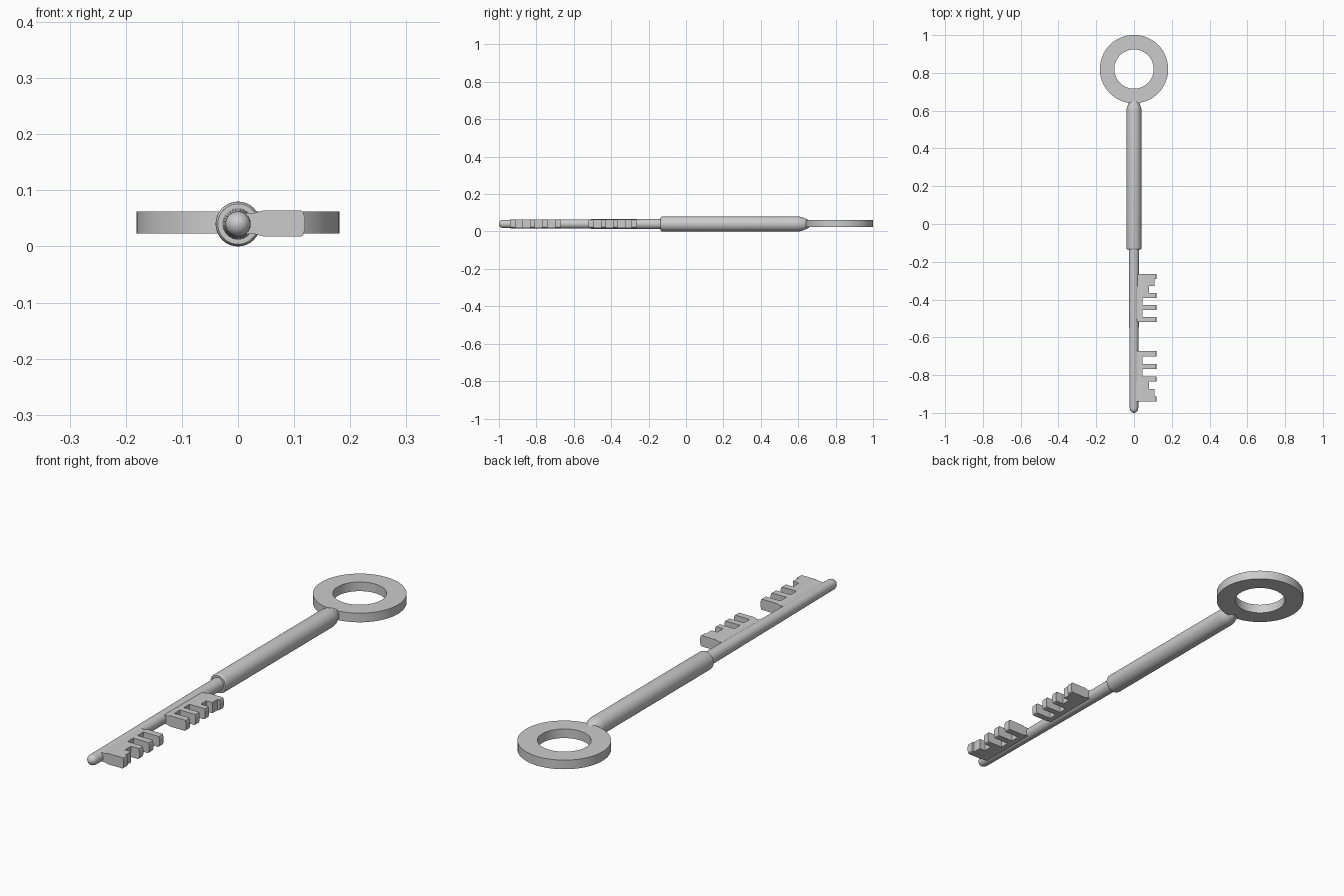
import bpy, bmesh
from math import sin, cos, pi

if "Cube" in bpy.data.objects:
    bpy.data.objects.remove(bpy.data.objects["Cube"])

ZC = 0.04  # height of the key's axis


def finish(bm, name, smooth=True):
    bmesh.ops.remove_doubles(bm, verts=bm.verts, dist=1e-5)
    bmesh.ops.recalc_face_normals(bm, faces=bm.faces)
    mesh = bpy.data.meshes.new(name)
    bm.to_mesh(mesh)
    bm.free()
    ob = bpy.data.objects.new(name, mesh)
    bpy.context.collection.objects.link(ob)
    if smooth:
        bpy.ops.object.select_all(action='DESELECT')
        ob.select_set(True)
        bpy.context.view_layer.objects.active = ob
        bpy.ops.object.shade_smooth_by_angle(angle=0.6)
    return ob


def bridge(bm, rings, closed):
    """Join successive vertex rings with quads."""
    n = len(rings[0])
    pairs = list(zip(rings, rings[1:])) + ([(rings[-1], rings[0])] if closed else [])
    for a, b in pairs:
        for i in range(n):
            j = (i + 1) % n
            bm.faces.new((a[i], a[j], b[j], b[i]))
    if not closed:
        bm.faces.new(rings[0])
        bm.faces.new(rings[-1])


def turned(name, profile, seg=32):
    """Turn (y, radius) points around the key's long axis."""
    bm = bmesh.new()
    rings = [[bm.verts.new((r * cos(2 * pi * i / seg), y, ZC + r * sin(2 * pi * i / seg)))
              for i in range(seg)] for y, r in profile]
    bridge(bm, rings, False)
    return finish(bm, name)


def bow(name, cy, r_in, r_out, z0, z1, seg=64):
    bm = bmesh.new()
    rings = [[bm.verts.new((r * cos(2 * pi * i / seg), cy + r * sin(2 * pi * i / seg), z))
              for i in range(seg)]
             for r, z in ((r_in, z0), (r_out, z0), (r_out, z1), (r_in, z1))]
    bridge(bm, rings, True)
    return finish(bm, name)


# Bit cross-section (x, z), with a slightly barrelled outer edge
half = [(0.01, 0.019), (0.03, 0.019), (0.045, 0.023), (0.113, 0.023),
        (0.116, 0.021), (0.119, 0.011)]
SECTION = [(x, ZC + 0.001 + h) for x, h in half] + \
          [(x, ZC + 0.001 - h) for x, h in reversed(half)]
# Notches: distance from the bit's thick end, start and stop, and inner x
NOTCHES = [(0.026, 0.066, 0.108), (0.062, 0.100, 0.080),
           (0.126, 0.163, 0.045), (0.190, 0.228, 0.045)]


def key_bit(name, y_start, length, direction):
    s = direction * length / 0.255
    bm = bmesh.new()
    rings = [[bm.verts.new((x, y, z)) for x, z in SECTION]
             for y in (y_start, y_start + 0.255 * s)]
    bridge(bm, rings, False)
    ob = finish(bm, name, False)
    for k, (a, b, x) in enumerate(NOTCHES):
        cb = bmesh.new()
        bmesh.ops.create_cube(cb, size=1)
        for v in cb.verts:
            v.co = ((x if v.co.x < 0 else 0.2),
                    y_start + s * (a if v.co.y < 0 else b),
                    ZC + v.co.z * 0.2)
        cutter = finish(cb, f"{name}_cutter_{k}", False)
        cutter.hide_render = True
        cutter.hide_viewport = True
        mod = ob.modifiers.new("notch", 'BOOLEAN')
        mod.operation = 'DIFFERENCE'
        mod.solver = 'EXACT'
        mod.object = cutter
    # Bake the cuts, then drop the cutters
    bpy.context.view_layer.update()
    dg = bpy.context.evaluated_depsgraph_get()
    mesh = bpy.data.meshes.new_from_object(ob.evaluated_get(dg))
    cutters = [m.object for m in ob.modifiers]
    ob.modifiers.clear()
    ob.data = mesh
    for c in cutters:
        bpy.data.objects.remove(c)
    return ob


# Ring handle
bow("bow_ring", 0.82, 0.104, 0.181, 0.023, 0.062)

# Thick upper shaft, tapering into the ring
turned("sleeve", [(-0.135, 0.020), (-0.135, 0.036), (-0.131, 0.039), (-0.125, 0.040),
                  (0.60, 0.040), (0.615, 0.038), (0.645, 0.027), (0.657, 0.021),
                  (0.660, 0.012)])

# Slim lower shaft with a rounded tip
tip = [(-0.975 - 0.025 * sin(t), 0.0225 * cos(t)) for t in
       [i * pi / 2 / 8 for i in range(8)]]
tip.append((-1.0, 0.001))
turned("shaft", [(-0.10, 0.028), (-0.25, 0.027)] + tip)

# Two mirrored toothed bits
key_bit("upper_bit", -0.265, 0.255, -1)
key_bit("lower_bit", -0.94, 0.268, 1)
